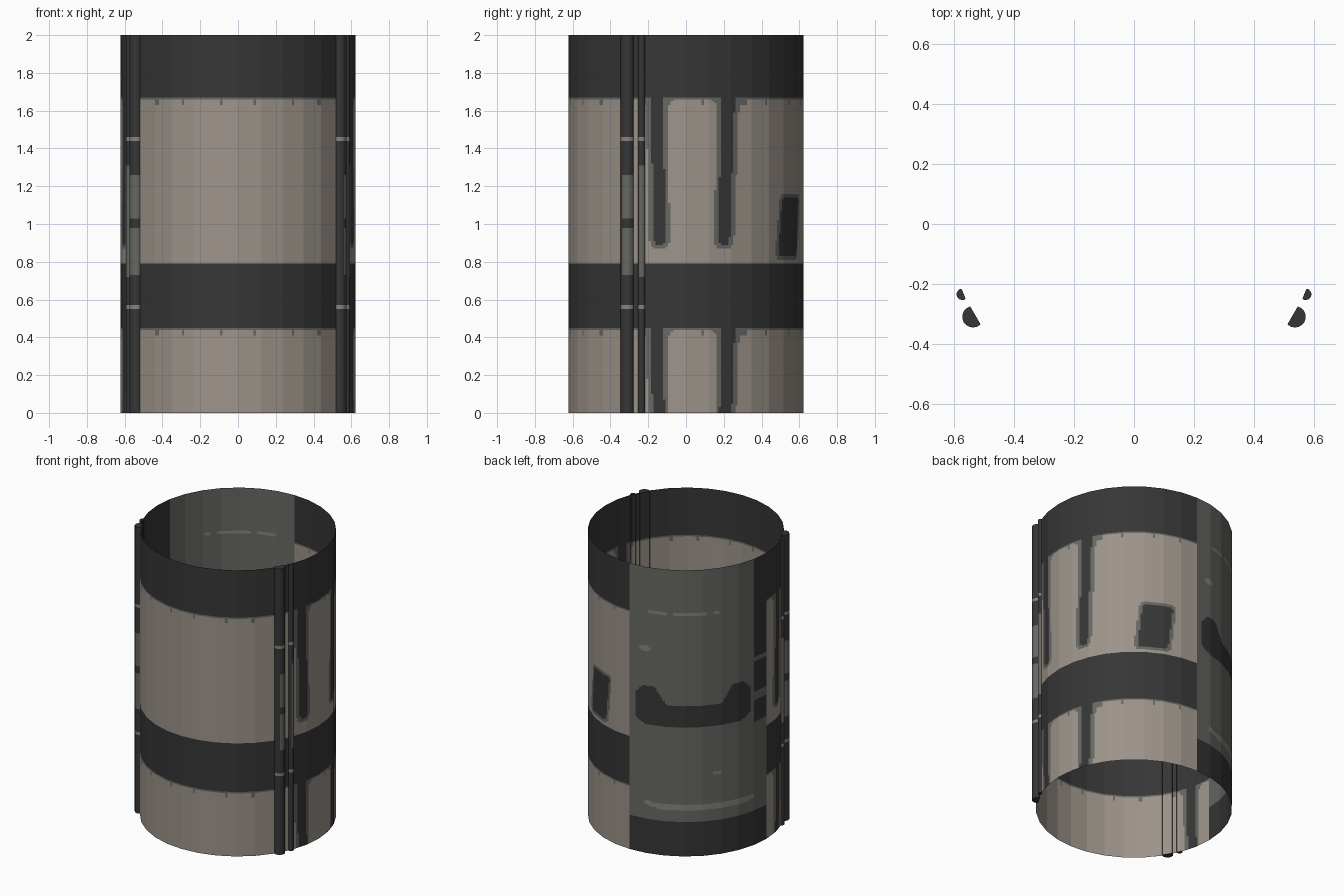
import bpy, bmesh, math

if "Cube" in bpy.data.objects:
    bpy.data.objects.remove(bpy.data.objects["Cube"])

R, H = 0.622, 2.0
SIDES, SUB, ROWS = 32, 9, 200
DARK, BEIGE, GREY, LIGHT = range(4)


def make_mat(name, rgb):
    m = bpy.data.materials.new(name)
    m.diffuse_color = (*rgb, 1)
    m.use_nodes = True
    m.node_tree.nodes["Principled BSDF"].inputs["Base Color"].default_value = m.diffuse_color
    return m


MATS = [make_mat("charcoal", (0.037, 0.037, 0.037)),
        make_mat("warm beige", (0.335, 0.295, 0.255)),
        make_mat("worn grey", (0.135, 0.138, 0.124)),
        make_mat("light scuff", (0.235, 0.235, 0.205))]


def finish(bm, name):
    me = bpy.data.meshes.new(name)
    bm.to_mesh(me)
    bm.free()
    for m in MATS:
        me.materials.append(m)
    ob = bpy.data.objects.new(name, me)
    bpy.context.collection.objects.link(ob)
    return ob


def rounded_box(dx, dz, w, h, r):
    """Signed distance to a rounded rectangle."""
    qx, qz = abs(dx) - w + r, abs(dz) - h + r
    return math.hypot(max(qx, 0), max(qz, 0)) + min(max(qx, qz), 0) - r


def smile(az, z):
    """Dark wide patch on the back panel, with two raised ends."""
    t = abs(az - 130)
    if t > 36.5:
        return False
    s = min(max((t - 15) / 10, 0), 1)
    top = 1.05 + 0.12 * s * s * (3 - 2 * s) - 0.07 * (max(t - 29, 0) / 7.5) ** 2
    low = 0.90 + 0.05 * (max(t - 27, 0) / 9.5) ** 2
    return low < z < top


def spot(az, z, a0, z0, wa, wz):
    return ((az - a0) / wa) ** 2 + ((z - z0) / wz) ** 2 < 1


def panel_colour(az, z):
    if z < 0.24 or smile(az, z):
        return DARK
    if az > 168.75:                                   # patchy side column
        if z > 1.47 or 1.31 < z < 1.47 or 1.07 < z < 1.28 or 0.86 < z < 1.01:
            return DARK
        return GREY
    bend = 0.34 + 0.02 * max(0, (abs(az - 136) - 28) / 10)
    if 100 < az < 174 and abs(z - bend) < 0.016:      # long scuff
        return LIGHT
    if abs(z - 1.69) < 0.006 and (103 < az < 114 or 118 < az < 138 or 141 < az < 145):
        return LIGHT
    if spot(az, z, 100, 1.43, 4, 0.022) or spot(az, z, 144, 0.57, 3, 0.012):
        return LIGHT
    return GREY


DRIPS = [-118, -98, -82, -62, -46, -14, 8, 30, 43, 62, 78, 195, 206, 226]


def wall_colour(az, y, z):
    if 90 < az < 180:
        return panel_colour(az, z)
    if z > 1.67 or 0.45 < z < 0.79:
        return DARK
    edge = 1.67 if z > 0.79 else 0.45
    colour = BEIGE
    # tapering vertical stripes with a grey outline
    bottom = 0.89 if z > 0.79 else -0.5
    k = (edge - z) / 0.78
    for top_y, low_y in ((-0.155, -0.138), (0.225, 0.2)):
        c = top_y + (low_y - top_y) * k
        d = rounded_box(y - c, z - (bottom + 2.5) / 2, 0.034 - 0.004 * k, (2.5 - bottom) / 2, 0.025)
        if d < 0:
            return DARK
        if d < 0.024 + 0.04 * max(0, (z - edge + 0.05) / 0.05):
            colour = GREY
    # tilted hatch on the rear right
    zc = z - 0.985
    d = rounded_box(math.radians(az - 62.7 - 11 * zc) * R, zc, 0.1, 0.155, 0.025)
    if d < 0:
        return DARK
    if d < 0.022:
        return GREY
    # worn edge and drips under each band
    if z > edge - 0.01:
        return GREY
    if any(abs(az - a) < 0.9 and z > edge - 0.045 for a in DRIPS):
        return GREY
    return colour


# Open tube wall: 32 flat sides, finely divided for the painted areas
bm = bmesh.new()
cols = []
for i in range(SIDES):
    a, b = (-math.pi / 2 + 2 * math.pi * (i + j) / SIDES for j in (0, 1))
    for s in range(SUB):
        t = s / SUB
        cols.append((R * (math.cos(a) * (1 - t) + math.cos(b) * t),
                     R * (math.sin(a) * (1 - t) + math.sin(b) * t)))
grid = [[bm.verts.new((x, y, H * j / ROWS)) for x, y in cols] for j in range(ROWS + 1)]
n = len(cols)
for j in range(ROWS):
    z = H * (j + 0.5) / ROWS
    for i in range(n):
        k = (i + 1) % n
        f = bm.faces.new((grid[j][i], grid[j][k], grid[j + 1][k], grid[j + 1][i]))
        x, y = (cols[i][0] + cols[k][0]) / 2, (cols[i][1] + cols[k][1]) / 2
        az = math.degrees(math.atan2(y, x))
        if az < -120:
            az += 360
        f.material_index = wall_colour(az, y, z)
finish(bm, "tube_wall")


def pipe(name, side, cx, cy, r, levels):
    """Half-round pipe on the wall; levels = (start height, colour)."""
    bm = bmesh.new()
    out = math.atan2(cy, cx)
    arc = [out + math.radians(-105 + 210 * i / 10) for i in range(11)]
    pts = [(side * (cx + r * math.cos(a)), cy + r * math.sin(a)) for a in arc]
    heights = [l[0] for l in levels] + [H]
    rings = [[bm.verts.new((x, y, z)) for x, y in pts] for z in heights]
    for j, (_, colour) in enumerate(levels):
        for i in range(10):
            f = bm.faces.new((rings[j][i], rings[j][i + 1], rings[j + 1][i + 1], rings[j + 1][i]))
            hidden = side > 0 and i < 4 and colour == GREY
            f.material_index = DARK if hidden else colour
    for ring in (rings[0], rings[-1]):
        bm.faces.new(ring).material_index = DARK
    bmesh.ops.recalc_face_normals(bm, faces=bm.faces)
    ob = finish(bm, name)
    for p in ob.data.polygons:
        p.use_smooth = abs(p.normal.z) < 0.5


# Paired pipes on both sides
BIG = [(0, DARK), (0.55, LIGHT), (0.57, DARK), (0.73, GREY), (0.98, DARK),
       (1.03, GREY), (1.26, DARK), (1.44, LIGHT), (1.46, DARK)]
SMALL = [(0, DARK), (0.55, LIGHT), (0.57, DARK), (0.72, GREY), (1.31, DARK),
         (1.44, LIGHT), (1.46, DARK)]
for side, label in ((1, "right"), (-1, "left")):
    pipe("large_pipe_" + label, side, 0.538, -0.31, 0.036, BIG)
    pipe("small_pipe_" + label, side, 0.574, -0.235, 0.019, SMALL)
